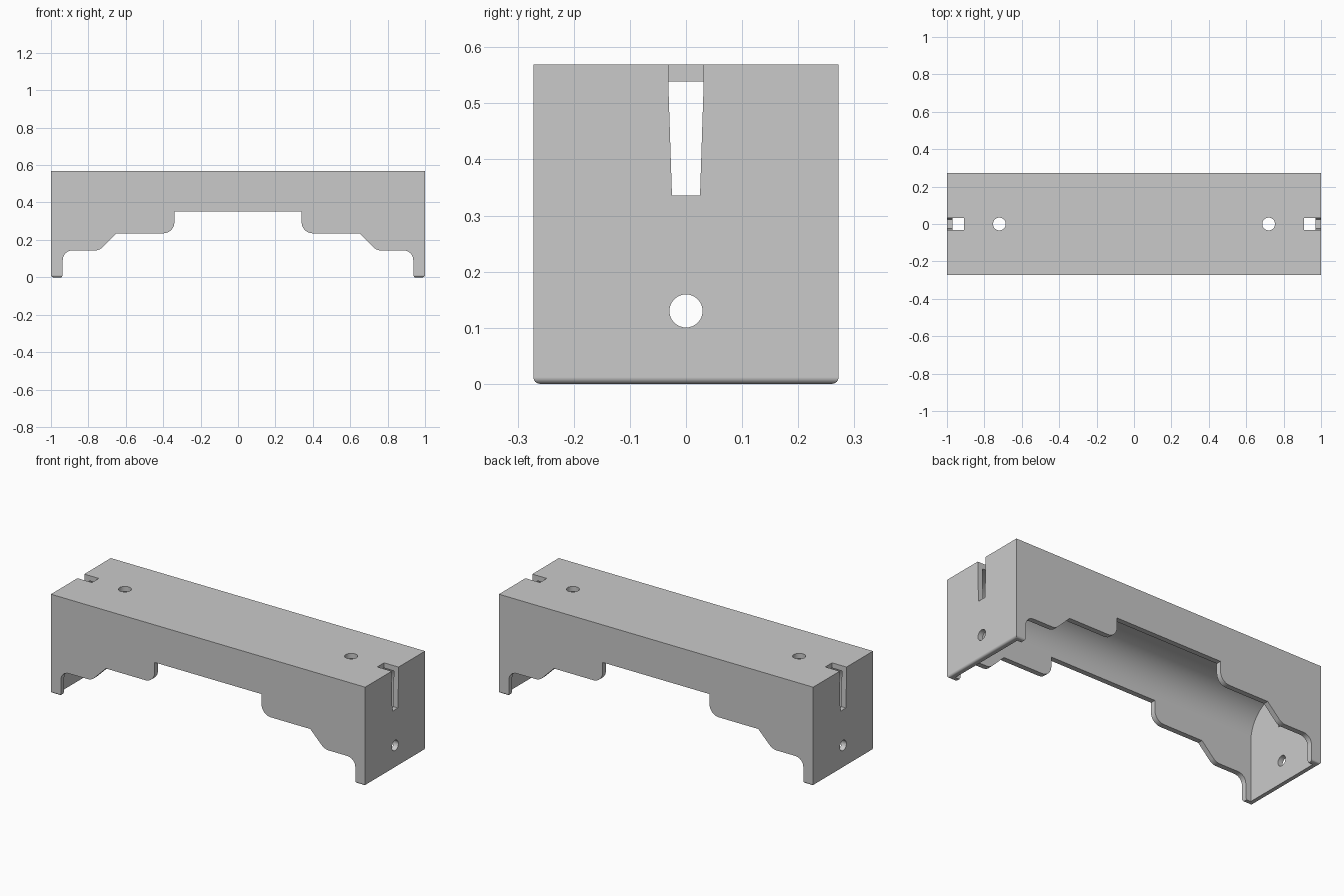
import bpy, bmesh, math
from mathutils import Vector

if "Cube" in bpy.data.objects:
    bpy.data.objects.remove(bpy.data.objects["Cube"], do_unlink=True)

LENGTH, WIDTH, HEIGHT = 2.0, 0.544, 0.569
WALL = 0.03
SIDES = 32

grey = bpy.data.materials.new("plain grey")
grey.use_nodes = True
grey.diffuse_color = (0.59, 0.59, 0.59, 1)
grey.node_tree.nodes["Principled BSDF"].inputs["Base Color"].default_value = grey.diffuse_color


def make_object(name, bm):
    bmesh.ops.recalc_face_normals(bm, faces=bm.faces)
    mesh = bpy.data.meshes.new(name)
    bm.to_mesh(mesh)
    bm.free()
    mesh.materials.append(grey)
    obj = bpy.data.objects.new(name, mesh)
    bpy.context.collection.objects.link(obj)
    return obj


def prism(name, outline, axis, start, end):
    """Extrude a 2D outline along the x, y or z axis."""
    place = {"x": lambda a, b, t: (t, a, b),
             "y": lambda a, b, t: (a, t, b),
             "z": lambda a, b, t: (a, b, t)}[axis]
    bm = bmesh.new()
    face = bm.faces.new([bm.verts.new(place(a, b, start)) for a, b in outline])
    moved = bmesh.ops.extrude_face_region(bm, geom=[face])["geom"]
    bmesh.ops.translate(bm, vec=place(0, 0, end - start),
                        verts=[v for v in moved if isinstance(v, bmesh.types.BMVert)])
    return make_object(name, bm)


def circle(cx, cy, r):
    return [(cx + r * math.cos(math.tau * i / SIDES),
             cy + r * math.sin(math.tau * i / SIDES)) for i in range(SIDES)]


def rounded(points, steps=8):
    """Replace each (x, z, radius) corner of an open path with an arc."""
    path = []
    for i, (x, z, r) in enumerate(points):
        p = Vector((x, z))
        if r == 0:
            path.append((x, z))
            continue
        u = (Vector(points[i - 1][:2]) - p).normalized()
        v = (Vector(points[i + 1][:2]) - p).normalized()
        half = math.acos(u.dot(v)) / 2
        centre = p + (u + v).normalized() * (r / math.sin(half))
        first = p + u * (r / math.tan(half)) - centre
        last = p + v * (r / math.tan(half)) - centre
        start = math.atan2(first.y, first.x)
        sweep = math.atan2(first.x * last.y - first.y * last.x, first.dot(last))
        for k in range(steps + 1):
            angle = start + sweep * k / steps
            path.append((centre.x + r * math.cos(angle), centre.y + r * math.sin(angle)))
    return path


# Solid body with a softened bottom rim
bm = bmesh.new()
bmesh.ops.create_cube(bm, size=1)
bmesh.ops.scale(bm, vec=(LENGTH, WIDTH, HEIGHT), verts=bm.verts)
bmesh.ops.translate(bm, vec=(0, 0, HEIGHT / 2), verts=bm.verts)
rim = [e for e in bm.edges if all(v.co.z < 0.001 for v in e.verts)]
bmesh.ops.bevel(bm, geom=rim, offset=0.012, segments=4, profile=0.5, affect="EDGES")
body = make_object("holder_body", bm)

cutters = []

# Trough with a flat roof and large rounded shoulders, open underneath
inner_y = WIDTH / 2 - WALL
roof = HEIGHT - WALL
trough = rounded([(inner_y, -0.1, 0), (inner_y, roof, 0.19),
                  (-inner_y, roof, 0.19), (-inner_y, -0.1, 0)], steps=20)
inner_end = LENGTH / 2 - WALL
cutters.append(prism("trough_cutter", trough, "x", -inner_end, inner_end))

# Stepped opening through both long walls
half = rounded([(0.955, -0.1, 0), (0.955, -0.02, 0), (0.937, 0.012, 0), (0.937, 0.143, 0.05),
                (0.742, 0.143, 0.06), (0.65, 0.235, 0), (0.34, 0.235, 0.06), (0.34, 0.353, 0)])
opening = half + [(-x, z) for x, z in reversed(half)]
cutters.append(prism("side_opening_cutter", opening, "y", -0.5, 0.5))

# Round holes through the end walls
cutters.append(prism("end_hole_cutter", circle(0, 0.13, 0.0295), "x", -1.2, 1.2))

# Tapered terminal slots and roof holes at each end
slot = [(-0.025, 0.336), (0.025, 0.336), (0.031, 0.52), (0.031, 0.65),
        (-0.031, 0.65), (-0.031, 0.52)]
for side, label in ((1, "left"), (-1, "right")):
    cutters.append(prism(label + "_slot_cutter", slot, "x", side * 0.908, side * 1.1))
    cutters.append(prism(label + "_roof_hole_cutter", circle(side * 0.72, 0, 0.034), "z", 0.4, 0.7))

# Carve the body, then discard the cutters
for cutter in cutters:
    cutter.hide_render = True
    mod = body.modifiers.new(cutter.name, "BOOLEAN")
    mod.operation = "DIFFERENCE"
    mod.solver = "EXACT"
    mod.object = cutter
bpy.context.view_layer.update()
graph = bpy.context.evaluated_depsgraph_get()
carved = bpy.data.meshes.new_from_object(body.evaluated_get(graph))
body.modifiers.clear()
body.data = carved
carved.materials.clear()
carved.materials.append(grey)
for poly in carved.polygons:
    poly.material_index = 0
for cutter in cutters:
    bpy.data.objects.remove(cutter, do_unlink=True)

# Smooth the curves while the large faces stay flat
bpy.ops.object.select_all(action="DESELECT")
body.select_set(True)
bpy.context.view_layer.objects.active = body
bpy.ops.object.shade_smooth_by_angle(angle=math.radians(30))
weighted = body.modifiers.new("flat_faces", "WEIGHTED_NORMAL")
weighted.keep_sharp = True
